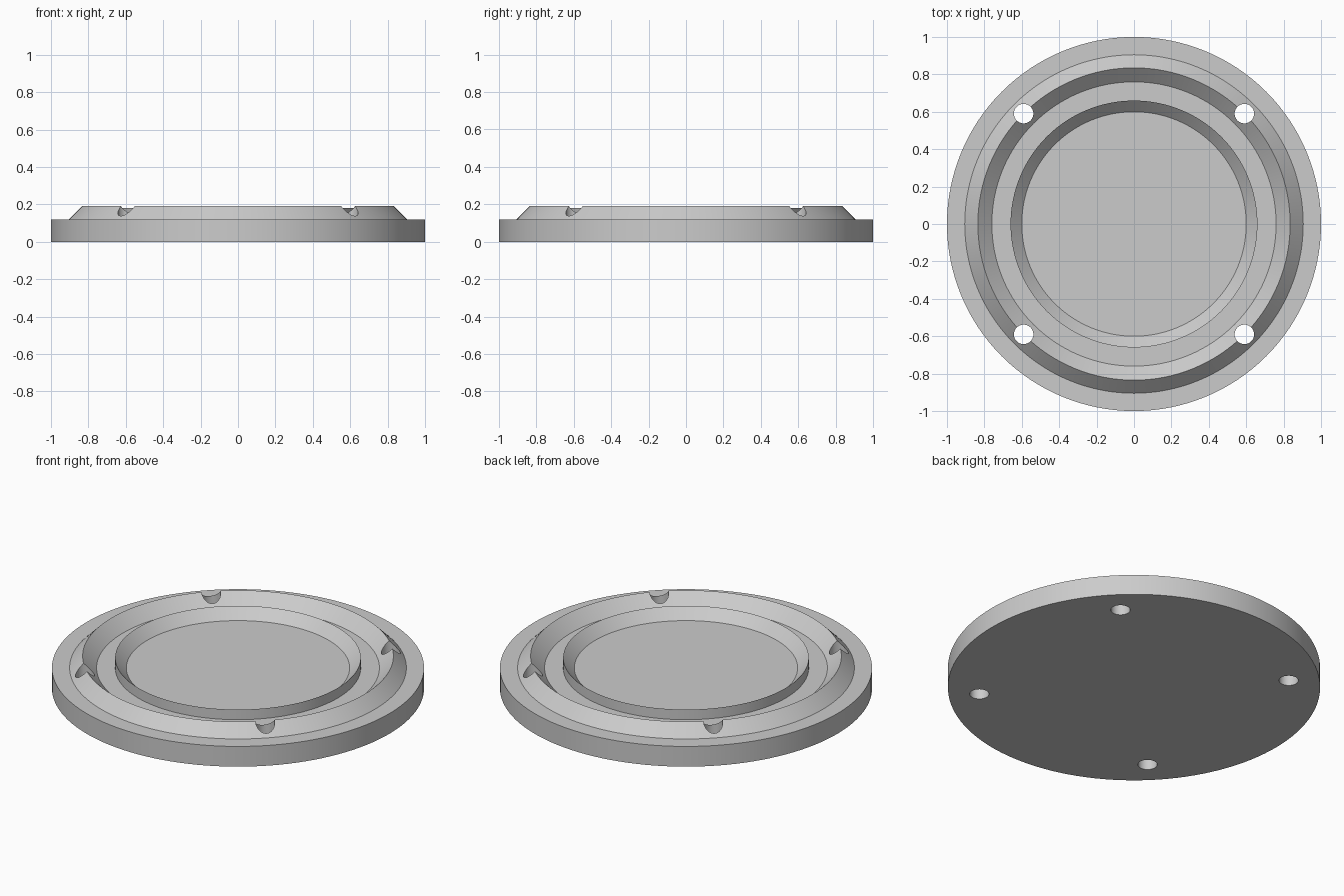
import bpy
import bmesh
from math import cos, sin, pi, radians

cube = bpy.data.objects.get("Cube")
if cube:
    bpy.data.objects.remove(cube, do_unlink=True)

SEGMENTS = 128
BASE, RIDGE, RIM = 0.12, 0.19, 0.18

grey = bpy.data.materials.new("plain grey")
grey.use_nodes = True
colour = (0.6, 0.6, 0.6, 1)
grey.diffuse_color = colour
grey.node_tree.nodes["Principled BSDF"].inputs["Base Color"].default_value = colour


def lathe(name, profile, segments):
    """Revolve (radius, height) points about z and cap both ends."""
    bm = bmesh.new()
    rings = []
    for r, z in profile:
        angles = [2 * pi * i / segments for i in range(segments)]
        rings.append([bm.verts.new((r * cos(a), r * sin(a), z)) for a in angles])
    for low, high in zip(rings, rings[1:]):
        for i in range(segments):
            j = (i + 1) % segments
            bm.faces.new((low[i], low[j], high[j], high[i]))
    bm.faces.new(rings[0][::-1])
    bm.faces.new(rings[-1])
    bmesh.ops.recalc_face_normals(bm, faces=bm.faces)
    mesh = bpy.data.meshes.new(name)
    bm.to_mesh(mesh)
    bm.free()
    mesh.materials.append(grey)
    obj = bpy.data.objects.new(name, mesh)
    bpy.context.collection.objects.link(obj)
    return obj


# Disc with a pointed outer ridge and a bevelled inner rim
plate = lathe("round_plate", [
    (1.0, 0), (1.0, BASE), (0.905, BASE),
    (0.835, RIDGE), (0.76, BASE),
    (0.66, BASE), (0.66, RIM), (0.60, BASE),
], SEGMENTS)

# Four bolt holes on the ridge
cutters = []
for sx in (-1, 1):
    for sy in (-1, 1):
        cutter = lathe("hole_cutter", [(0.052, -0.1), (0.052, 0.3)], 48)
        cutter.location = (sx * 0.59, sy * 0.59, 0)
        cutter.hide_render = True
        cutters.append(cutter)
        cut = plate.modifiers.new("bolt_hole", 'BOOLEAN')
        cut.operation = 'DIFFERENCE'
        cut.solver = 'EXACT'
        cut.object = cutter

bpy.ops.object.select_all(action='DESELECT')
plate.select_set(True)
bpy.context.view_layer.objects.active = plate
for name in [m.name for m in plate.modifiers]:
    bpy.ops.object.modifier_apply(modifier=plate.modifiers[0].name)
for cutter in cutters:
    bpy.data.objects.remove(cutter, do_unlink=True)

bpy.ops.object.shade_smooth_by_angle(angle=radians(30))
